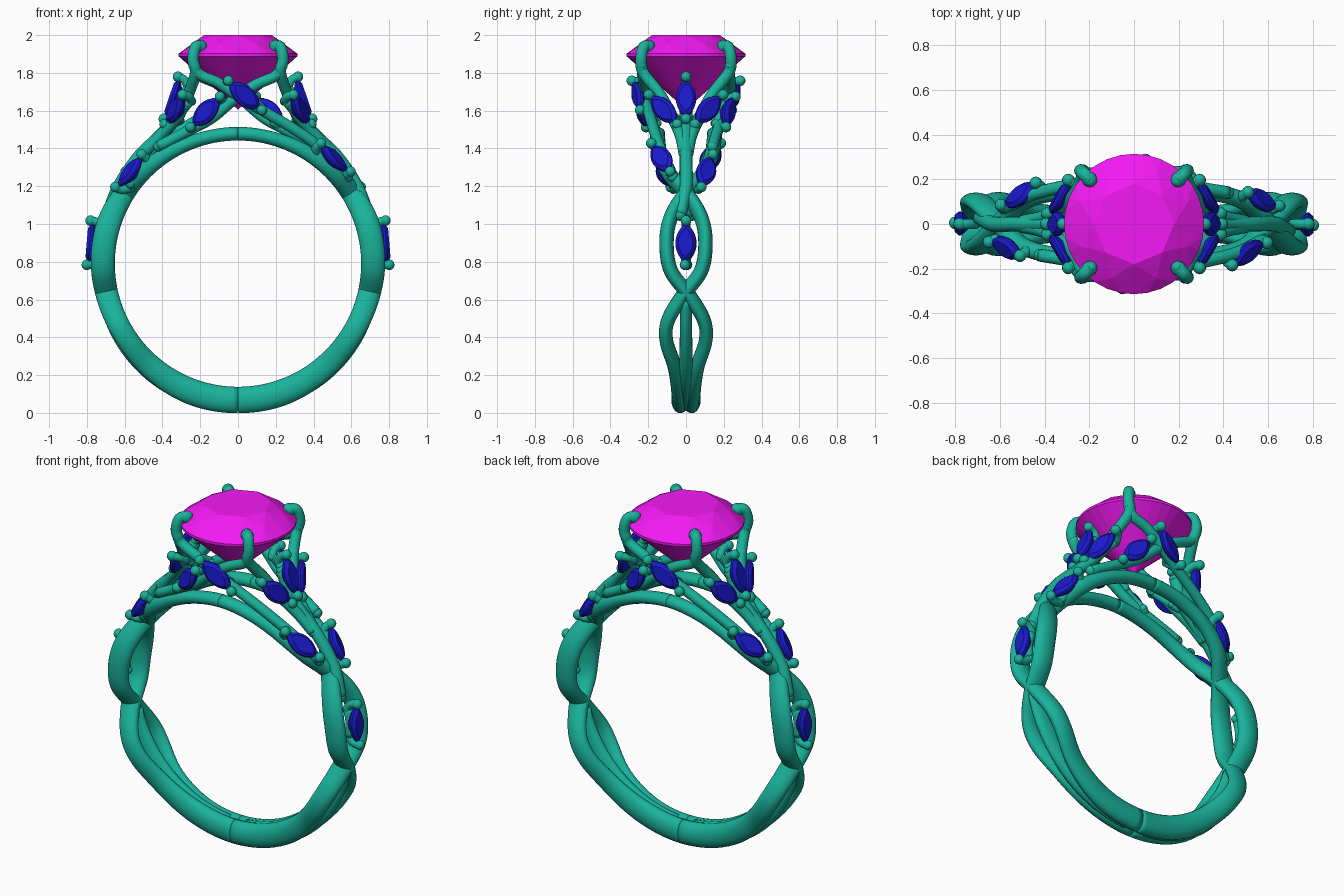
import bpy, bmesh, math
from mathutils import Vector, Matrix

if "Cube" in bpy.data.objects:
    bpy.data.objects.remove(bpy.data.objects["Cube"])

CZ = 0.79          # centre height of the finger hole


def material(name, rgb):
    m = bpy.data.materials.new(name)
    m.diffuse_color = (*rgb, 1)
    m.use_nodes = True
    m.node_tree.nodes["Principled BSDF"].inputs["Base Color"].default_value = m.diffuse_color
    return m


METAL = material("teal_metal", (0.01, 0.45, 0.33))
GEM = material("magenta_gem", (0.9, 0.01, 0.9))
BLUE = material("blue_gem", (0.01, 0.01, 0.62))


def emit(bm, name, mat, smooth=True, pair=True):
    """Make an object and its half-turn twin about z."""
    bmesh.ops.recalc_face_normals(bm, faces=bm.faces[:])
    for f in bm.faces:
        f.smooth = smooth
    me = bpy.data.meshes.new(name)
    bm.to_mesh(me)
    bm.free()
    me.materials.append(mat)
    for k in range(2 if pair else 1):
        ob = bpy.data.objects.new(name + ("_twin" if k else ""), me)
        ob.rotation_euler.z = math.pi * k
        bpy.context.collection.objects.link(ob)


def spline(keys, n):
    """Catmull-Rom through tuples of any size."""
    k = [Vector(p) for p in keys]
    k = [2 * k[0] - k[1]] + k + [2 * k[-1] - k[-2]]
    out = []
    for i in range(1, len(k) - 2):
        a, b, c, d = k[i - 1:i + 3]
        for j in range(n):
            t = j / n
            out.append(0.5 * (2 * b + (c - a) * t + (2 * a - 5 * b + 4 * c - d) * t * t
                              + (3 * b - a - 3 * c + d) * t ** 3))
    return out + [k[-2]]


def sweep(bm, pts, halves, refs=None, sides=14):
    """Elliptical tube; halves = (half along ref, half across) at each point."""
    rings = []
    n = Vector((0.31, 0.52, 0.79))
    for i, p in enumerate(pts):
        t = (pts[min(i + 1, len(pts) - 1)] - pts[max(i - 1, 0)]).normalized()
        n = refs[i] if refs else n
        n = (n - t * n.dot(t)).normalized()
        b = t.cross(n)
        ha, hb = halves[i]
        rings.append([bm.verts.new(p + n * ha * math.cos(a) + b * hb * math.sin(a))
                      for a in (2 * math.pi * s / sides for s in range(sides))])
    for r, q in zip(rings, rings[1:]):
        for s in range(sides):
            u = (s + 1) % sides
            bm.faces.new((r[s], r[u], q[u], q[s]))
    bm.faces.new(rings[0])
    bm.faces.new(rings[-1])


def ball(bm, p, r):
    bmesh.ops.create_uvsphere(bm, u_segments=14, v_segments=8, radius=r,
                              matrix=Matrix.Translation(p))


def wire(bm, keys, r, n=7):
    pts = spline(keys, n)
    sweep(bm, pts, [(r, r)] * len(pts))
    ball(bm, pts[0], r)
    ball(bm, pts[-1], r)


def strand(name, keys):
    """keys: (elevation degrees, y, radial half size, half width) on the ring."""
    pts, halves, refs = [], [], []
    for e, y, hr, hw in spline(keys, 8):
        d = Vector((math.cos(math.radians(e)), 0, math.sin(math.radians(e))))
        pts.append(d * (0.652 + hr) + Vector((0, y, CZ)))
        halves.append((hr, hw))
        refs.append(d)
    bm = bmesh.new()
    sweep(bm, pts, halves, refs, 20)
    emit(bm, name, METAL)


def leaf(name, tip1, tip2, normal):
    """Marquise stone between two tips, held by a claw at each end."""
    p, q = Vector(tip1), Vector(tip2)
    ax = (q - p).normalized()
    n = Vector(normal)
    n = (n - ax * n.dot(ax)).normalized()
    side = n.cross(ax)
    c, hl = (p + q) / 2, (q - p).length / 2
    bm = bmesh.new()
    steps = 8
    for scale, h in ((1, -0.008), (1, 0.004), (0.72, 0.02), (0.45, -0.04)):
        for s in (1, -1):
            for i in range(steps):
                u = s * (-1 + 2 * i / steps)
                w = 0.054 * (1 - u * u) ** 0.85 * s
                bm.verts.new(c + (ax * u * hl + side * w) * scale + n * h)
    bmesh.ops.convex_hull(bm, input=bm.verts[:])
    emit(bm, name + "_stone", BLUE, smooth=False)
    bm = bmesh.new()
    for tip, s in ((p, -1), (q, 1)):
        o = ax * s
        wire(bm, [tip - o * 0.03 - n * 0.065, tip + o * 0.005 - n * 0.03, tip + o * 0.012 + n * 0.008], 0.023, 4)
        ball(bm, tip + o * 0.012 + n * 0.01, 0.028)
    # bearer bar under the stone
    wire(bm, [p + ax * 0.03 - n * 0.055, c - n * 0.045, q - ax * 0.03 - n * 0.055], 0.024, 4)
    emit(bm, name + "_claws", METAL)


# Woven shank: two strands mirrored in y, plus centre strands
weave = [(-90, 0.03, 0.07, 0.048), (-70, 0.033, 0.069, 0.045), (-50, 0.06, 0.062, 0.036),
         (-35, 0.104, 0.058, 0.036), (-25, 0.095, 0.058, 0.036), (-14, 0.02, 0.06, 0.038),
         (-3, -0.08, 0.063, 0.038), (9, -0.103, 0.064, 0.038), (20, -0.08, 0.063, 0.038),
         (32, 0, 0.055, 0.038), (43, 0.09, 0.048, 0.038), (56, 0.135, 0.04, 0.038),
         (74, 0.15, 0.036, 0.04), (90, 0.15, 0.036, 0.04)]
strand("shank_strand_a", weave)
strand("shank_strand_b", [(e, -y, a, b) for e, y, a, b in weave])
strand("shank_lower_core", [(-85, 0, 0.066, 0.04), (-60, 0, 0.066, 0.04), (-38, 0, 0.062, 0.034),
                            (-15, 0, 0.055, 0.03)])

# Centre stem rising to each side of the head
bm = bmesh.new()
wire(bm, [(0.69, -0.03, 1.05), (0.63, 0, 1.2), (0.53, 0, 1.35), (0.42, 0, 1.46), (0.34, 0, 1.55),
          (0.29, 0, 1.68)], 0.034)
emit(bm, "centre_stem", METAL)

# Four prongs, each forking towards the side and the front or back
for s, nm in ((1, "right"), (-1, "left")):
    bm = bmesh.new()
    wire(bm, [(s * 0.195, -0.195, 1.945), (s * 0.225, -0.225, 1.935), (s * 0.238, -0.238, 1.87),
              (s * 0.225, -0.225, 1.8), (s * 0.262, -0.14, 1.69), (s * 0.32, -0.075, 1.57),
              (s * 0.41, -0.03, 1.47), (s * 0.5, -0.01, 1.375)], 0.03)
    ball(bm, (s * 0.2, -0.2, 1.94), 0.034)
    emit(bm, nm + "_prong", METAL)
fork_right = [(0.235, -0.235, 1.84), (0.2, -0.225, 1.785), (0.09, -0.225, 1.735), (-0.02, -0.215, 1.66),
              (-0.14, -0.19, 1.56), (-0.27, -0.165, 1.49), (-0.42, -0.14, 1.41)]
fork_left = [(-0.235, -0.235, 1.84), (-0.2, -0.23, 1.79), (-0.1, -0.235, 1.745), (0.01, -0.225, 1.67),
             (0.13, -0.2, 1.6), (0.3, -0.17, 1.5), (0.46, -0.13, 1.385), (0.58, -0.07, 1.25)]
for nm, keys in (("right_fork", fork_right), ("left_fork", fork_left)):
    bm = bmesh.new()
    wire(bm, keys, 0.029)
    emit(bm, nm, METAL)

# Marquise leaves (each also appears turned half a circle)
leaf("head_side_leaf", (0.312, 0, 1.765), (0.38, 0, 1.565), (1, 0, 0.35))
for s, nm in ((-1, "front"), (1, "back")):
    leaf("head_" + nm + "_side_leaf", (0.29, s * 0.185, 1.675), (0.375, s * 0.05, 1.535), (0.85, s * 0.5, 0.15))
leaf("shoulder_high_leaf", (0.44, -0.175, 1.415), (0.58, -0.085, 1.28), (0.55, -0.5, 0.65))
leaf("shoulder_low_leaf", (0.51, 0.135, 1.355), (0.635, 0.08, 1.2), (0.6, 0.45, 0.6))
leaf("shank_leaf", (0.772, 0, 1.005), (0.79, -0.005, 0.795), (1, 0, 0.08))
leaf("head_upper_leaf", (-0.045, -0.275, 1.75), (0.115, -0.235, 1.61), (0, -1, 0.3))
leaf("head_lower_leaf", (-0.1, -0.25, 1.665), (-0.24, -0.205, 1.52), (-0.25, -1, 0.3))

# Round brilliant centre stone
bm = bmesh.new()
for count, r, z, off in ((8, 0.18, 2.0, 0), (8, 0.262, 1.95, 0.5), (32, 0.314, 1.902, 0),
                         (32, 0.314, 1.888, 0), (8, 0.075, 1.672, 0.5), (1, 0, 1.605, 0)):
    for i in range(count):
        a = 2 * math.pi * (i + off) / count
        bm.verts.new((r * math.cos(a), r * math.sin(a), z))
bmesh.ops.convex_hull(bm, input=bm.verts[:])
emit(bm, "centre_stone", GEM, smooth=False, pair=False)
